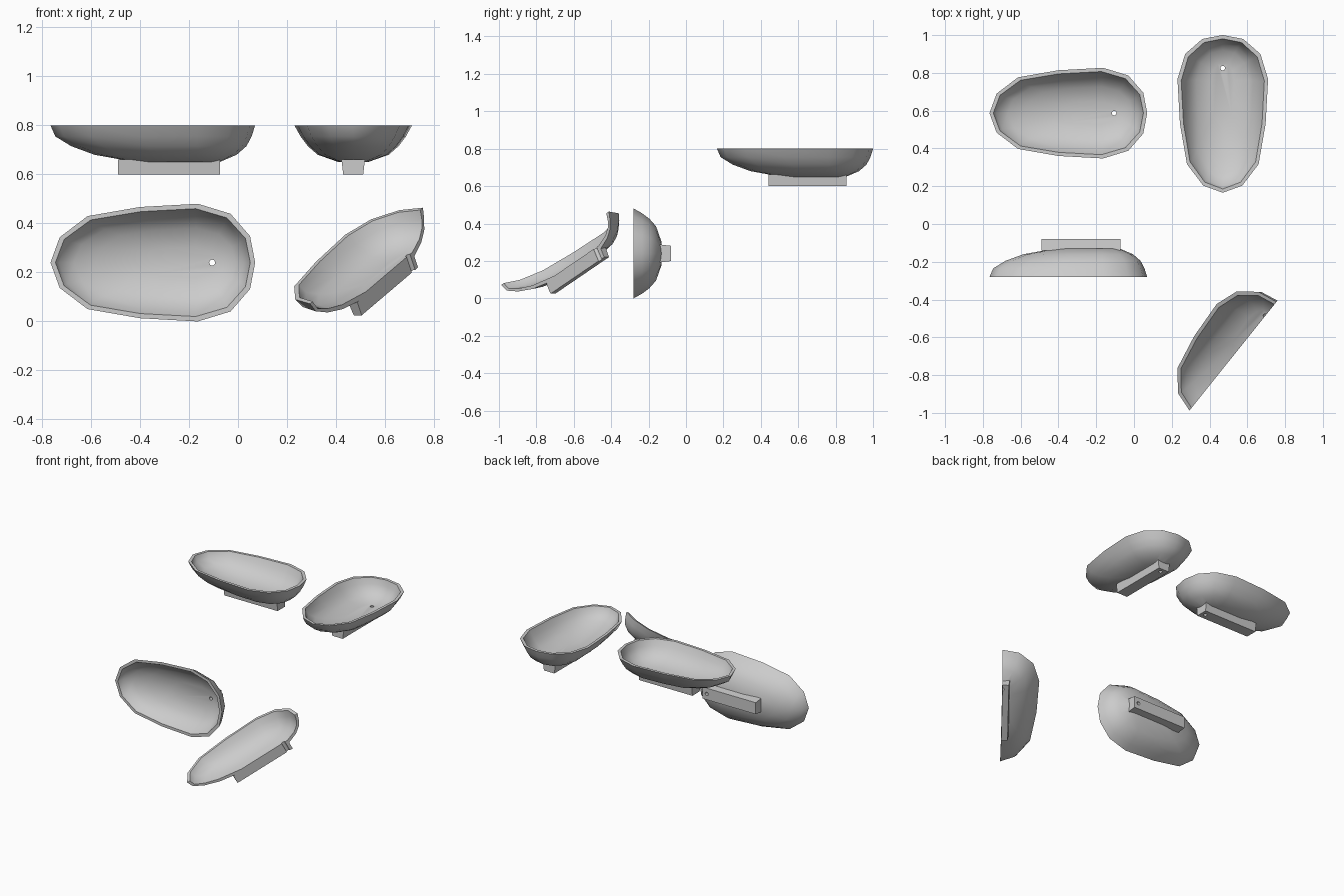
import bpy, bmesh, math
from mathutils import Matrix, Vector

if "Cube" in bpy.data.objects:
    bpy.data.objects.remove(bpy.data.objects["Cube"])

# half of the low-poly rim outline: (0..1 along the length, 0..1 of the half width)
HALF = [(0, 0), (0.045, 0.43), (0.181, 0.79), (0.437, 0.945), (0.72, 1),
        (0.88, 0.83), (0.975, 0.45), (1, 0)]
OUTLINE = HALF + [(t, -w) for t, w in HALF[-2:0:-1]]

# hull levels: narrow end, wide end, half width, height (rim is at 0)
OUTER = [(-0.072, 0.272, 0.06, -0.15), (-0.238, 0.342, 0.145, -0.12),
         (-0.333, 0.382, 0.185, -0.085), (-0.398, 0.403, 0.215, -0.045),
         (-0.4175, 0.4175, 0.24, 0)]
INSET = [(0.0, 0.022), (0.005, 0.018), (0.012, 0.012), (0.015, 0.005), (0.02, 0)]


def apply_boolean(obj, cutter, operation):
    mod = obj.modifiers.new(operation.lower(), 'BOOLEAN')
    mod.object, mod.operation, mod.solver = cutter, operation, 'EXACT'
    bpy.context.view_layer.objects.active = obj
    bpy.ops.object.modifier_apply(modifier=mod.name)
    bpy.data.objects.remove(cutter)


def add_object(name, bm):
    bmesh.ops.recalc_face_normals(bm, faces=bm.faces)
    mesh = bpy.data.meshes.new(name)
    bm.to_mesh(mesh)
    bm.free()
    obj = bpy.data.objects.new(name, mesh)
    bpy.context.collection.objects.link(obj)
    return obj


def box(name, lo, hi, taper=0):
    bm = bmesh.new()
    bmesh.ops.create_cube(bm, size=1)
    for v in bm.verts:
        v.co = [lo[i] if v.co[i] < 0 else hi[i] for i in range(3)]
        if v.co.z == lo[2] or abs(v.co.z - lo[2]) < 1e-6:
            v.co.y *= 1 - taper
    return add_object(name, bm)


def hull(name):
    inner = [(a + d, b - d, w - d, z + up) for (a, b, w, z), (d, up) in zip(OUTER, INSET)]
    bm = bmesh.new()
    rings = [[bm.verts.new((a + (b - a) * t, w * s, z)) for t, s in OUTLINE]
             for a, b, w, z in OUTER + inner[::-1]]
    n = len(OUTLINE)
    for lower, upper in zip(rings, rings[1:]):
        for i in range(n):
            j = (i + 1) % n
            bm.faces.new((lower[i], lower[j], upper[j], upper[i]))
    bm.faces.new(rings[0])
    bm.faces.new(rings[-1])
    return add_object(name, bm)


def dish(name, matrix, halved=False):
    obj = hull(name)
    # foot block under the hull
    apply_boolean(obj, box("foot", (-0.142, -0.048, -0.2), (0.275, 0.048, -0.139), 0.15), 'UNION')
    # drain hole through hull and foot
    bm = bmesh.new()
    bmesh.ops.create_cone(bm, cap_ends=True, segments=16, radius1=0.012, radius2=0.012,
                          depth=0.5, matrix=Matrix.Translation((0.242, 0, -0.1)))
    apply_boolean(obj, add_object("drill", bm), 'DIFFERENCE')
    # cutaway along the length
    if halved:
        apply_boolean(obj, box("cutaway", (-1, -1, -1), (1, 0, 1)), 'DIFFERENCE')
    obj.data.transform(matrix)
    bpy.ops.object.select_all(action='DESELECT')
    obj.select_set(True)
    bpy.context.view_layer.objects.active = obj
    bpy.ops.object.shade_smooth_by_angle(angle=math.radians(42))
    return obj


# two upright dishes, one on its edge, one tilted half
dish("dish_lengthwise", Matrix.Translation((-0.3475, 0.587, 0.8)))
dish("dish_crosswise", Matrix.Translation((0.47, 0.583, 0.8)) @ Matrix.Rotation(math.pi / 2, 4, 'Z'))
dish("dish_facing_front", Matrix.Translation((-0.3475, -0.28, 0.24)) @ Matrix.Rotation(math.pi / 2, 4, 'X'))
dish("dish_half_section", Matrix.Translation((0.524, -0.70, 0.268))
     @ Matrix.Rotation(math.radians(51.3), 4, 'Z')
     @ Matrix.Rotation(math.radians(-28), 4, 'Y'), halved=True)
